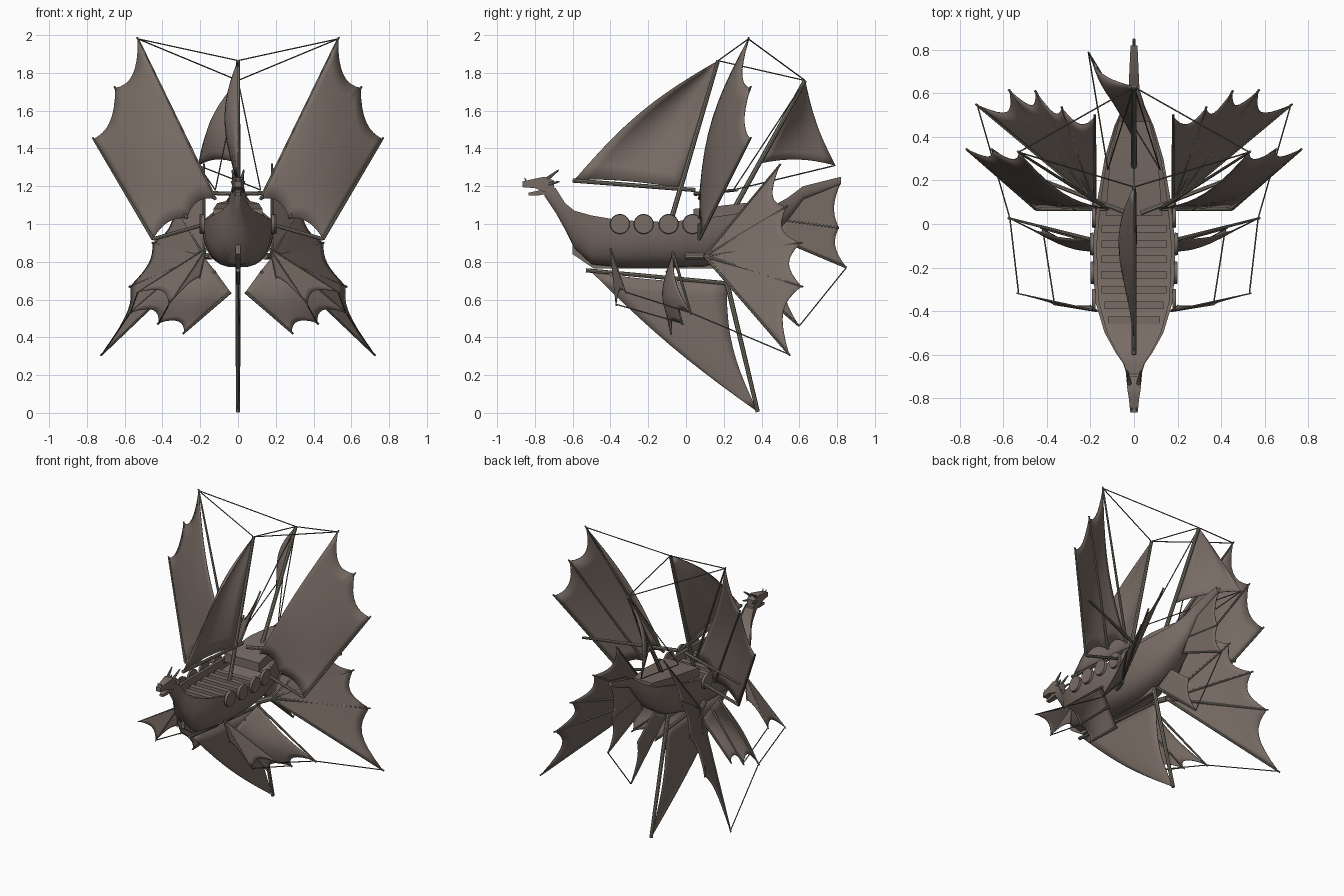
import bpy, bmesh
from math import sin, cos, pi
from mathutils import Vector as V

if "Cube" in bpy.data.objects:
    bpy.data.objects.remove(bpy.data.objects["Cube"])

def material(name, c):
    m = bpy.data.materials.new(name)
    m.diffuse_color = (*c, 1)
    m.use_nodes = True
    m.node_tree.nodes["Principled BSDF"].inputs["Base Color"].default_value = m.diffuse_color
    return m

BROWN = material("brown", (0.19, 0.15, 0.13))
WOOD = material("spar_wood", (0.20, 0.18, 0.14))
ROPE = material("rope", (0.12, 0.11, 0.095))

def finish(name, bm, mat):
    bmesh.ops.recalc_face_normals(bm, faces=bm.faces[:])
    me = bpy.data.meshes.new(name)
    bm.to_mesh(me)
    bm.free()
    ob = bpy.data.objects.new(name, me)
    bpy.context.collection.objects.link(ob)
    me.materials.append(mat)
    bpy.ops.object.select_all(action='DESELECT')
    ob.select_set(True)
    bpy.context.view_layer.objects.active = ob
    bpy.ops.object.shade_smooth_by_angle(angle=0.6)
    return ob

def rod(name, a, b, r0=0.009, r1=None, mat=WOOD, sides=8):
    a, b = V(a), V(b)
    bm = bmesh.new()
    bmesh.ops.create_cone(bm, cap_ends=True, segments=sides, radius1=r0,
                          radius2=r0 if r1 is None else r1, depth=(b - a).length)
    q = V((0, 0, 1)).rotation_difference(b - a)
    for v in bm.verts:
        v.co = q @ v.co + (a + b) / 2
    return finish(name, bm, mat)

def rope(a, b):
    rod("rope", a, b, 0.0035, mat=ROPE, sides=5)

def loft(name, rings, mat=BROWN):
    bm = bmesh.new()
    rows = [[bm.verts.new(p) for p in r] for r in rings]
    n = len(rows[0])
    for a, b in zip(rows, rows[1:]):
        for i in range(n):
            bm.faces.new((a[i], a[(i + 1) % n], b[(i + 1) % n], b[i]))
    bm.faces.new(rows[0])
    bm.faces.new(rows[-1])
    return finish(name, bm, mat)

# cloth stretched between spars, scalloped at the free edge, with a belly
def cloth(name, roots, tips, sag=0.1, rsag=0, belly=(0, 0, 0), lead=(0, 0, 0), trail=(0, 0, 0)):
    bm = bmesh.new()
    n, nu, nv = len(tips) - 1, 8, 10
    for i in range(n):
        grid = []
        for a in range(nu + 1):
            u = a / nu
            g, k = (i + u) / n, 4 * u * (1 - u)
            r, t = V(roots[i]).lerp(V(roots[i + 1]), u), V(tips[i]).lerp(V(tips[i + 1]), u)
            col = []
            for b in range(nv + 1):
                v = rsag * k + (1 - sag * k - rsag * k) * b / nv
                off = V(belly) * 4 * g * (1 - g) + V(lead) * (1 - g) + V(trail) * g
                col.append(bm.verts.new(r.lerp(t, v) + off * sin(pi * v)))
            grid.append(col)
        for a in range(nu):
            for b in range(nv):
                bm.faces.new((grid[a][b], grid[a + 1][b], grid[a + 1][b + 1], grid[a][b + 1]))
    bmesh.ops.remove_doubles(bm, verts=bm.verts[:], dist=0.0005)
    ob = finish(name, bm, BROWN)
    so = ob.modifiers.new("thickness", 'SOLIDIFY')
    so.thickness, so.offset = 0.004, 0
    return ob

# hull with neck and stern post: y, half width, keel z, rail z
stations = [(-.75, .026, 1.15, 1.21), (-.69, .034, 1.06, 1.19), (-.64, .05, .97, 1.11),
            (-.59, .085, .87, 1.07), (-.50, .135, .785, 1.045), (-.35, .18, .77, 1.02),
            (-.10, .19, .77, 1.01), (.10, .17, .775, 1.03), (.30, .135, .83, 1.06),
            (.45, .09, .93, 1.09), (.54, .05, 1.02, 1.14), (.62, .025, 1.13, 1.20), (.82, .016, 1.21, 1.25)]

def section(y, w, zk, zr):
    pts = []
    for i in range(17):
        a = pi * i / 16
        c, s = cos(a), abs(sin(a))
        pts.append((w * (1 if c > 0 else -1) * abs(c) ** 0.75, y, zr - (zr - zk) * s ** 0.85))
    d, w2 = zr - w * 0.4, w * 0.9
    return pts + [(-w2, y, zr), (-w2, y, d), (w2, y, d), (w2, y, zr)]

loft("hull", [section(*s) for s in stations])

def slab(name, sts, mat=BROWN):
    return loft(name, [[(-w, y, a), (w, y, a), (w, y, b), (-w, y, b)] for y, w, a, b in sts], mat)

# keel, stern deck, benches
slab("keel", [(-.6, .012, .84, .89), (-.49, .012, .765, .83), (.2, .012, .765, .82)])
slab("stern_deck", [(.04, .13, 1.02, 1.08), (.3, .11, 1.04, 1.11), (.47, .07, 1.08, 1.12)])
for i in range(7):
    y, w = -.46 + i * .07, .12 + .03 * min(i / 2, 1)
    slab("bench", [(y, w, .965, .985), (y + .035, w, .965, .985)])

# dragon head: skull, open jaws, horns
slab("skull", [(-.70, .026, 1.16, 1.23), (-.75, .032, 1.17, 1.25), (-.80, .024, 1.19, 1.24), (-.865, .017, 1.195, 1.225)])
slab("jaw", [(-.73, .022, 1.16, 1.19), (-.79, .016, 1.15, 1.175), (-.835, .012, 1.15, 1.165)])
for s in (-1, 1):
    rod("horn", (s * .02, -.74, 1.235), (s * .03, -.675, 1.285), .011, .004)
    rod("ear", (s * .022, -.73, 1.21), (s * .035, -.67, 1.225), .011, .004)
    rod("nose_spike", (s * .01, -.84, 1.215), (s * .012, -.855, 1.245), .006, .002)

# masts, booms and centre sails
fore, aft, low = (0, .17, 1.865), (0, .63, 1.76), (0, .38, .005)
rod("fore_mast", (0, -.10, .95), fore, .014, .010)
rod("fore_boom", (0, -.60, 1.23), (0, .05, 1.18), .011)
cloth("fore_sail", [fore, fore], [(0, -.59, 1.235), (0, -.035, 1.19)], .02, 0, (-.07, 0, 0), (0, -.03, .04))
rod("aft_mast", (0, .21, 1.0), aft, .014, .011)
corner = (-.21, .79, 1.31)
cloth("aft_sail", [aft, aft], [corner, (0, .385, 1.32)], .06, 0, (-.05, .02, 0), (-.04, -.02, 0))
rod("keel_mast", (0, .19, .80), low, .014, .011)
rod("keel_boom", (0, -.53, .755), (0, .23, .685), .011)
cloth("keel_sail", [low, low], [(0, -.50, .745), (0, .215, .69)], .02, 0, (.01, 0, 0), (0, -.02, -.02), (0, -.05, 0))

# stern fin, with a lower fin under the stern
fr = [(0, .60, 1.15), (0, .52, 1.02), (0, .47, .93)]
ft = [(0, .82, 1.22), (0, .81, .98), (0, .85, .77)]
cloth("stern_fin", fr, ft, .12)
lf = [(0, .60, .46), (0, .53, .72)]
cloth("lower_stern_fin", [(0, .22, .79), (0, .36, .86)], lf, .15)
rod("lower_stern_spar", (0, .22, .79), lf[0], .009, .006)
for a, b in zip(fr[1:], ft[1:]):
    rod("stern_fin_spar", a, b, .006)
rope(ft[2], lf[0])
rope(fore, aft)

for s in (-1, 1):
    m = lambda *ps: [(s * x, y, z) for x, y, z in ps]

    # shields
    for y, x in ((-.35, .185), (-.224, .192), (-.092, .195), (.034, .185)):
        rod("shield", (s * (x - .008), y, 1.0), (s * (x + .008), y, 1.0), .053, .050, BROWN, 24)

    # upper wing
    ur = m((.12, .07, 1.13), (.27, .07, 1.03), (.45, .07, .92))
    ut = m((.53, .33, 1.98), (.65, .34, 1.72), (.765, .34, 1.45))
    cloth("upper_wing", ur, ut, .08, .05, (0, -.03, 0), (0, -.06, 0))
    # rear fan wing
    p = (s * .18, .10, .83)
    tt = m((.18, .495, 1.31), (.33, .53, 1.09), (.45, .605, .90), (.57, .61, .67), (.72, .545, .31))
    cloth("rear_wing", [p] * 5, tt, .14, 0, (.02 * s, .02, 0))
    # lower wing
    lr = m((.20, -.07, .85), (.12, -.10, .75), (.04, -.12, .64))
    lt = m((.57, .025, .53), (.42, -.02, .475), (.285, -.08, .425))
    cloth("lower_wing", lr, lt, .14, 0, (0, -.04, 0), (0, -.03, 0))
    # bow fin
    q = (s * .17, -.40, .87)
    bt = m((.53, -.32, .64), (.365, -.37, .575), (.20, -.375, .72))
    cloth("bow_fin", [q] * 3, bt, .15)
    for nm, rs, ts in (("upper", ur, ut), ("rear", [p] * 5, tt), ("lower", lr, lt), ("bow", [q] * 3, bt)):
        for a, b in zip(rs, ts):
            r = .005 if nm == "bow" else .009
            rod(nm + "_wing_spar", a, V(b) + (V(b) - V(a)).normalized() * .01, r, r * .6)

    # outrigger poles and wing roots
    pa = (s * .60, .27, 1.18)
    rod("upper_outrigger", (s * .03, .05, 1.16), pa, .012, .008)
    rod("wing_root_beam", (s * .10, .07, 1.02), ur[2], .010)
    rod("wing_socket", (s * .14, .0, .83), p, .018, .018)

    # rigging
    for a, b in ((ut[0], fore), (ut[0], aft), (aft, (s * .12, .25, 1.18)), (corner, (s * .12, .25, 1.18)),
                 (bt[0], lt[0]), (bt[1], lt[1]), (lt[0], tt[4])):
        rope(a, b)
